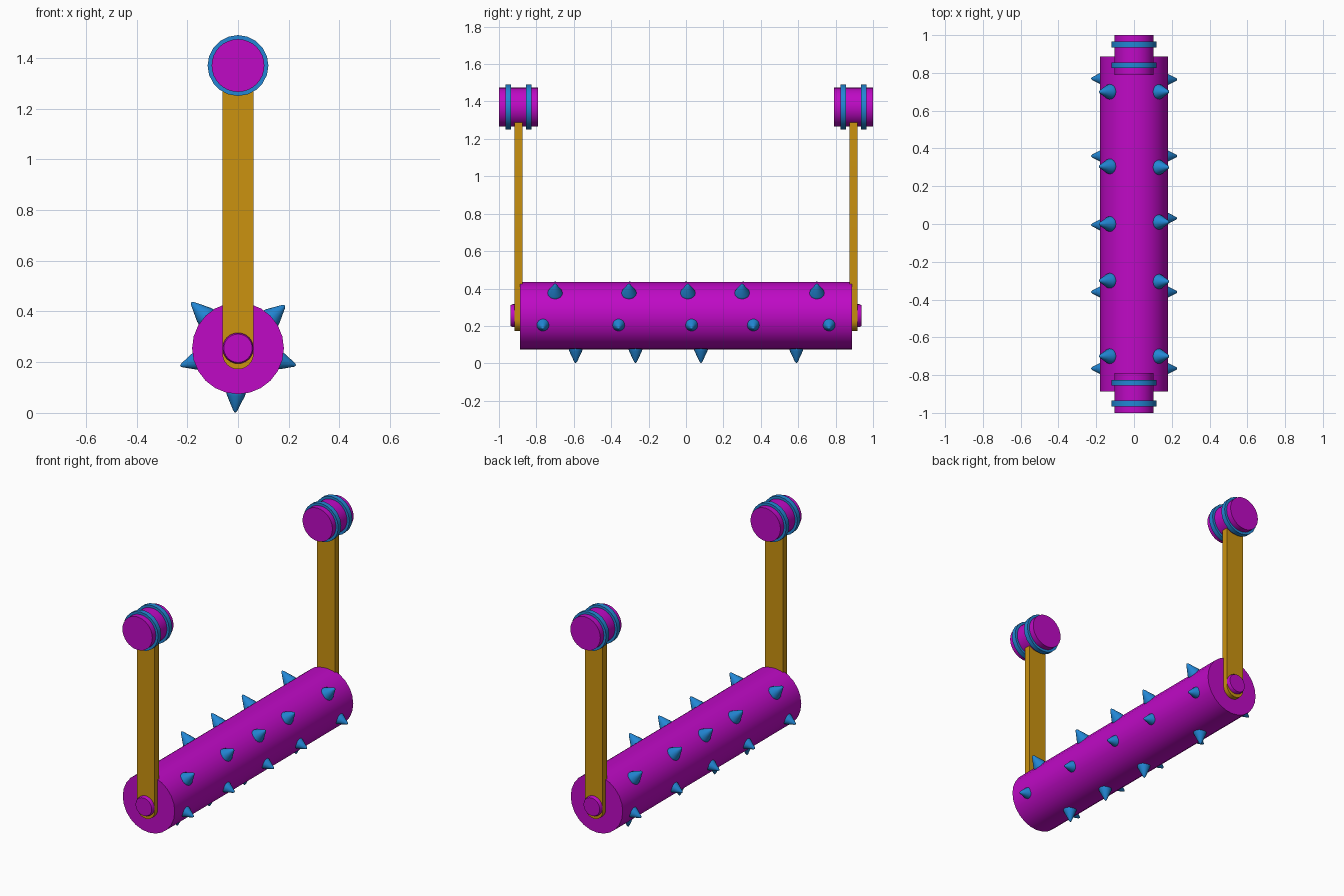
import bpy, bmesh, math
from mathutils import Vector, Matrix

if "Cube" in bpy.data.objects:
    bpy.data.objects.remove(bpy.data.objects["Cube"])


def material(name, rgb):
    m = bpy.data.materials.new(name)
    m.diffuse_color = (*rgb, 1)
    m.use_nodes = True
    m.node_tree.nodes["Principled BSDF"].inputs["Base Color"].default_value = m.diffuse_color
    return m


PURPLE = material("purple", (0.52, 0.003, 0.56))
BLUE = material("blue", (0.016, 0.24, 0.66))
GOLD = material("gold", (0.60, 0.29, 0.005))
AXLE_Z = 0.255
GRIP_Z = 1.37


def finish(name, bm, mat, angle=40):
    bmesh.ops.recalc_face_normals(bm, faces=bm.faces)
    me = bpy.data.meshes.new(name)
    bm.to_mesh(me)
    bm.free()
    me.materials.append(mat)
    ob = bpy.data.objects.new(name, me)
    bpy.context.collection.objects.link(ob)
    bpy.ops.object.select_all(action='DESELECT')
    ob.select_set(True)
    bpy.context.view_layer.objects.active = ob
    bpy.ops.object.shade_smooth_by_angle(angle=math.radians(angle))
    return ob


def lathe(name, profile, origin, axis, mat, n, angle=40):
    """Closed solid of revolution; profile is (radius, height) along axis."""
    bm = bmesh.new()
    rot = Vector((0, 0, 1)).rotation_difference(Vector(axis)).to_matrix()
    rings = []
    for r, h in profile:
        rings.append([bm.verts.new(rot @ Vector((r * math.cos(2 * math.pi * i / n),
                      r * math.sin(2 * math.pi * i / n), h)) + Vector(origin))
                      for i in range(n)])
    for a, b in zip(rings, rings[1:]):
        for i in range(n):
            j = (i + 1) % n
            bm.faces.new((a[i], a[j], b[j], b[i]))
    bm.faces.new(rings[0])
    bm.faces.new(rings[-1])
    return finish(name, bm, mat, angle)


# roller drum
lathe("roller", [(0.181, -0.887), (0.181, 0.887)], (0, 0, AXLE_Z), (0, 1, 0), PURPLE, 24)

# arms, axle caps and grips at both ends
for side, s in (("front", -1), ("back", 1)):
    # flat arm with a rounded lower end
    bm = bmesh.new()
    outline = [(0.062, 1.30), (-0.062, 1.30)]
    for i in range(13):
        t = math.pi + math.pi * i / 12
        outline.append((0.062 * math.cos(t), 0.234 + 0.062 * math.sin(t)))
    face = bm.faces.new([bm.verts.new((x, s * 0.875, z)) for x, z in outline])
    ext = bmesh.ops.extrude_face_region(bm, geom=[face])
    bmesh.ops.translate(bm, vec=(0, s * 0.041, 0),
                        verts=[v for v in ext["geom"] if isinstance(v, bmesh.types.BMVert)])
    finish(side + "_arm", bm, GOLD)

    # axle cap
    lathe(side + "_axle_cap", [(0.061, 0.87), (0.061, 0.928), (0.056, 0.938)],
          (0, 0, AXLE_Z), (0, s, 0), PURPLE, 24)
    # grip cylinder with two bands
    lathe(side + "_grip", [(0.104, 0.79), (0.104, 1.0)],
          (0, 0, GRIP_Z), (0, s, 0), PURPLE, 32)
    for k, y in enumerate((0.84, 0.95)):
        lathe(f"{side}_grip_band_{k + 1}", [(0.12, y - 0.015), (0.12, y + 0.015)],
              (0, 0, GRIP_Z), (0, s, 0), BLUE, 20)

# rows of spikes: angle around the axle, tip distance, base radius, positions along y
rows = [
    (42.5, 0.250, 0.043, (-0.70, -0.305, 0.01, 0.30, 0.70)),
    (135.5, 0.258, 0.043, (-0.70, -0.30, 0.0, 0.305, 0.70)),
    (-16.5, 0.238, 0.036, (-0.765, -0.36, 0.03, 0.36, 0.765)),
    (197, 0.238, 0.036, (-0.765, -0.36, -0.005, 0.36, 0.77)),
    (267.5, 0.253, 0.040, (-0.59, -0.27, 0.08, 0.59)),
]
for r, (deg, tip, rad, ys) in enumerate(rows):
    a = math.radians(deg)
    d = Vector((math.cos(a), 0, math.sin(a)))
    base = 0.16
    h = tip - base
    profile = [(rad * 0.9, 0), (rad, h * 0.12), (rad * 0.88, h * 0.3),
               (rad * 0.5, h * 0.65), (rad * 0.2, h * 0.93), (rad * 0.06, h)]
    for k, y in enumerate(ys):
        lathe(f"spike_{r + 1}_{k + 1}", profile,
              Vector((0, y, AXLE_Z)) + d * base, d, BLUE, 16, 50)
